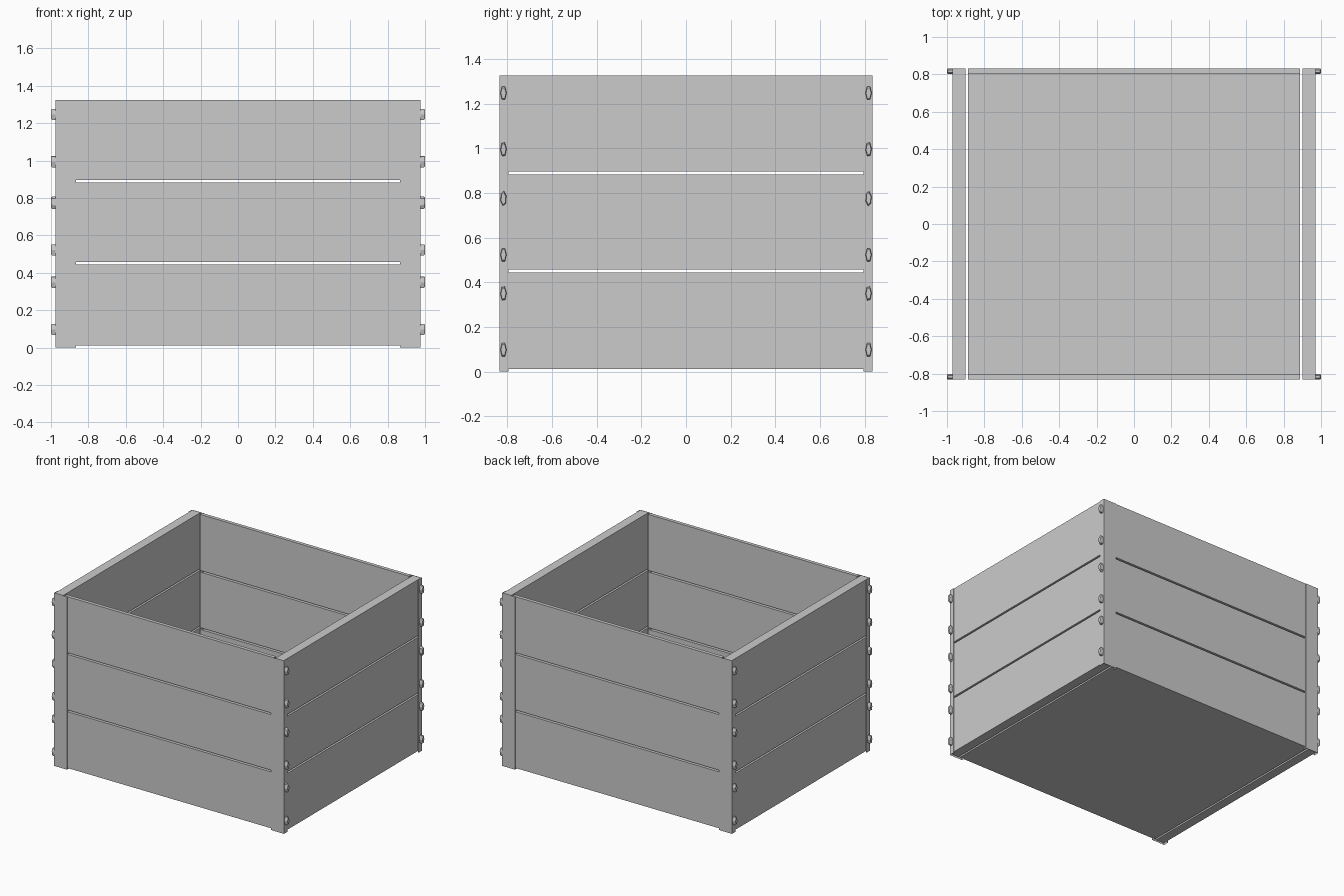
import bpy, bmesh
from math import cos, sin, pi, radians

if "Cube" in bpy.data.objects:
    bpy.data.objects.remove(bpy.data.objects["Cube"])


def finish(bm, name):
    bmesh.ops.recalc_face_normals(bm, faces=bm.faces[:])
    me = bpy.data.meshes.new(name)
    bm.to_mesh(me)
    bm.free()
    ob = bpy.data.objects.new(name, me)
    bpy.context.collection.objects.link(ob)
    return ob


def box(name, x0, x1, y0, y1, z0, z1):
    bm = bmesh.new()
    bmesh.ops.create_cube(bm, size=1)
    for v in bm.verts:
        v.co = (x0 + (v.co.x + .5) * (x1 - x0),
                y0 + (v.co.y + .5) * (y1 - y0),
                z0 + (v.co.z + .5) * (z1 - z0))
    return finish(bm, name)


# Three planks per wall, with narrow gaps between them
H = 1.325
for i, (z0, z1) in enumerate([(0.012, 0.444), (0.457, 0.883), (0.896, H)]):
    for s, side in ((-1, "front"), (1, "back")):
        y = sorted((s * .805, s * .832))
        box(f"{side}_plank_{i}", -.887, .887, *y, z0, z1)
    for s, side in ((-1, "left"), (1, "right")):
        x = sorted((s * .9, s * .97))
        box(f"{side}_plank_{i}", *x, -.832, .832, z0, z1)

# Floor board
box("floor", -.887, .887, -.805, .805, .012, .045)


# Corner brackets: open thin channels wrapped around each corner
PROFILE = [(.865, .806), (.865, .835), (.975, .835), (.975, .795), (.968, .795)]


def bracket(sx, sy):
    bm = bmesh.new()
    rows = [[bm.verts.new((sx * x, sy * y, z)) for x, y in PROFILE] for z in (0, H)]
    for a, b, c, d in zip(rows[0], rows[0][1:], rows[1][1:], rows[1]):
        bm.faces.new((a, b, c, d) if sx * sy < 0 else (d, c, b, a))
    me = bpy.data.meshes.new("corner_bracket")
    bm.to_mesh(me)
    bm.free()
    bpy.context.collection.objects.link(bpy.data.objects.new("corner_bracket", me))


# Stretched hexagonal bolt heads
def bolt(sx, sy, z, turn):
    bm = bmesh.new()
    rings = []
    for x, k in ((.965, 1), (.994, 1), (1.0, .8)):
        rings.append([bm.verts.new((sx * x,
                                    sy * .817 + .014 * k * cos(turn + j * pi / 3),
                                    z + .034 * k * sin(turn + j * pi / 3)))
                      for j in range(6)])
    for lo, hi in zip(rings, rings[1:]):
        for j in range(6):
            n = (j + 1) % 6
            bm.faces.new((lo[j], lo[n], hi[n], hi[j]))
    bm.faces.new(rings[0])
    bm.faces.new(rings[-1])
    finish(bm, "bolt")


BOLTS = [(.098, 0), (.35, 5), (.523, 0), (.775, 20), (.995, 5), (1.247, 0)]
for sx in (-1, 1):
    for sy in (-1, 1):
        bracket(sx, sy)
        for z, turn in BOLTS:
            bolt(sx, sy, z, radians(turn))
